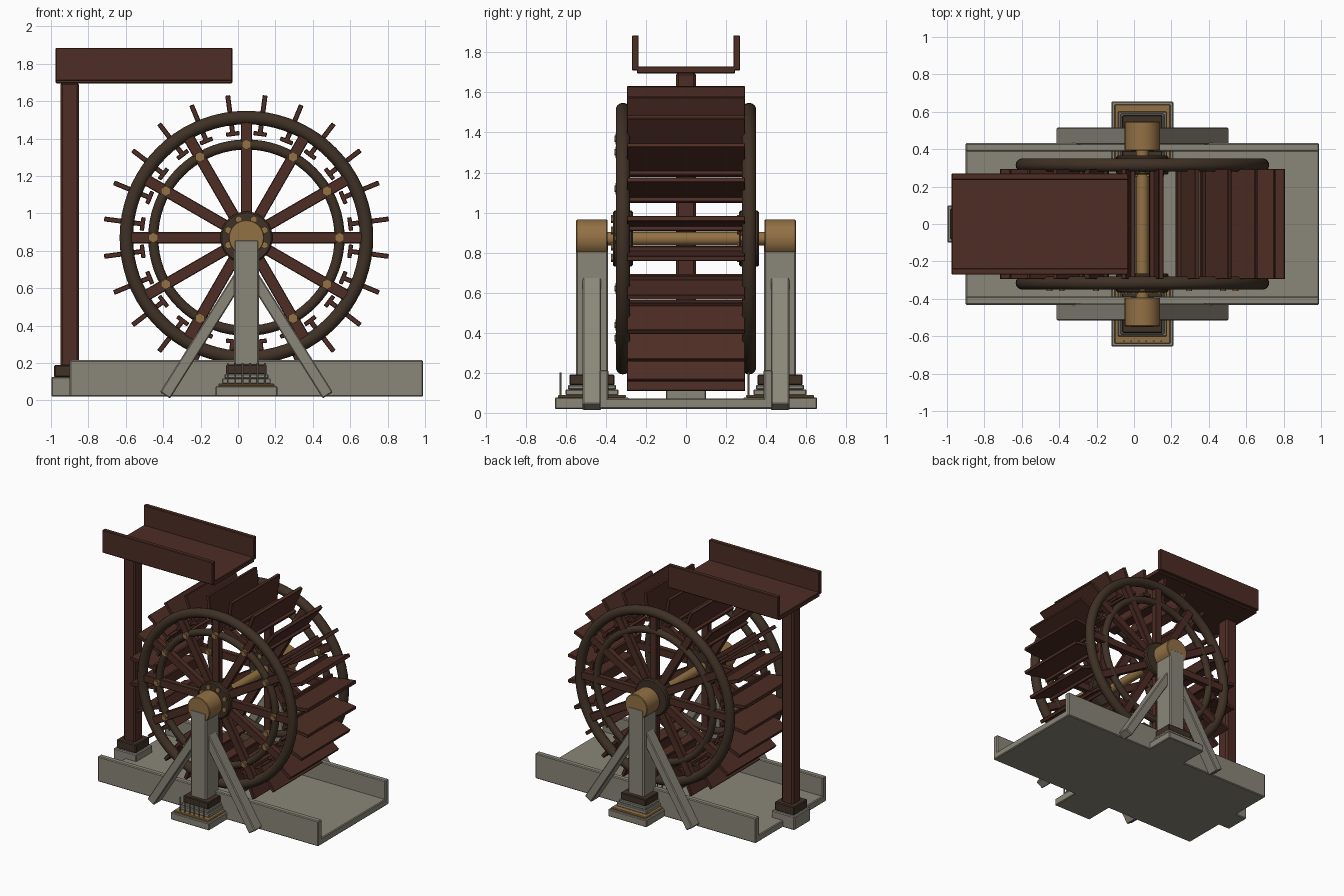
import bpy, bmesh, math
from mathutils import Matrix, Vector

if "Cube" in bpy.data.objects:
    bpy.data.objects.remove(bpy.data.objects["Cube"])

CX, CZ = 0.045, 0.87      # wheel axis
SIDES = (("front", -1), ("back", 1))


def material(name, rgb):
    m = bpy.data.materials.new(name)
    m.diffuse_color = (*rgb, 1)
    m.use_nodes = True
    m.node_tree.nodes["Principled BSDF"].inputs["Base Color"].default_value = m.diffuse_color
    return m


RED = material("red_brown_wood", (0.075, 0.026, 0.018))
DARK = material("dark_brown_wood", (0.050, 0.031, 0.019))
GOLD = material("golden_wood", (0.29, 0.165, 0.058))
GREY = material("weathered_grey", (0.255, 0.24, 0.19))


def finish(name, bm, mat, bevel=0.0, smooth=False):
    me = bpy.data.meshes.new(name)
    bm.to_mesh(me)
    bm.free()
    me.materials.append(mat)
    ob = bpy.data.objects.new(name, me)
    bpy.context.collection.objects.link(ob)
    if bevel:
        b = ob.modifiers.new("edge", 'BEVEL')
        b.width, b.segments, b.limit_method = bevel, 1, 'ANGLE'
    if smooth:
        bpy.context.view_layer.objects.active = ob
        ob.select_set(True)
        bpy.ops.object.shade_smooth_by_angle(angle=math.radians(35))
        ob.select_set(False)
    return ob


def add_box(bm, lo, hi, mat=Matrix.Identity(4)):
    lo, hi = Vector(lo), Vector(hi)
    m = mat @ Matrix.Translation((lo + hi) / 2) @ Matrix.Diagonal((*(hi - lo), 1))
    bmesh.ops.create_cube(bm, size=1, matrix=m)


def box(name, lo, hi, mat, bevel=0.006):
    bm = bmesh.new()
    add_box(bm, lo, hi)
    return finish(name, bm, mat, bevel)


def add_cyl(bm, x, z, y0, y1, r, n=32):
    m = Matrix.Translation((x, (y0 + y1) / 2, z)) @ Matrix.Rotation(math.pi / 2, 4, 'X')
    bmesh.ops.create_cone(bm, cap_ends=True, segments=n, radius1=r, radius2=r,
                          depth=abs(y1 - y0), matrix=m)


def cyl(name, x, z, y0, y1, r, mat, bevel=0.004):
    bm = bmesh.new()
    add_cyl(bm, x, z, y0, y1, r)
    return finish(name, bm, mat, bevel, True)


def ring(name, y, major, minor, mat):
    bpy.ops.mesh.primitive_torus_add(location=(CX, y, CZ), rotation=(math.pi / 2, 0, 0),
                                     major_radius=major, minor_radius=minor,
                                     major_segments=72, minor_segments=14)
    ob = bpy.context.object
    ob.name = name
    ob.data.materials.append(mat)
    bpy.ops.object.shade_smooth()
    ob.select_set(False)


def spin(deg):
    # local +z becomes the radial direction at this angle around the axle
    return Matrix.Translation((CX, 0, CZ)) @ Matrix.Rotation(math.radians(deg), 4, 'Y')


# Paddles and the sole boards at their feet
paddles, soles = bmesh.new(), bmesh.new()
for i in range(24):
    m = spin(7.5 + 15 * i)
    add_box(paddles, (-0.013, -0.295, 0.565), (0.013, 0.295, 0.767), m)
    add_box(soles, (-0.036, -0.295, 0.548), (0.036, 0.295, 0.571), m)
finish("paddles", paddles, RED, 0.003)
finish("sole_boards", soles, RED, 0.003)

# Axle
cyl("axle", CX, CZ, -0.45, 0.45, 0.034, GOLD)

for side, s in SIDES:
    y = 0.315 * s
    # Wheel rims, spokes and hub
    ring(side + "_outer_rim", y, 0.642, 0.036, DARK)
    ring(side + "_inner_rim", y, 0.498, 0.027, DARK)
    spokes, bolts = bmesh.new(), bmesh.new()
    for i in range(12):
        m = spin(30 * i)
        add_box(spokes, (-0.03, y - 0.022, 0.06), (0.03, y + 0.022, 0.63), m)
        p = m @ Vector((0, 0, 0.498))
        add_cyl(bolts, p.x, p.z, y - 0.036, y, 0.028, 6)
        add_cyl(bolts, p.x, p.z, y - 0.043, y - 0.03, 0.016, 12)
    for i in range(8):
        p = spin(22.5 + 45 * i) @ Vector((0, 0, 0.105))
        add_cyl(bolts, p.x, p.z, y - 0.06, y - 0.03, 0.02, 6)
    finish(side + "_spokes", spokes, RED, 0.004)
    finish(side + "_bolts", bolts, GOLD)
    cyl(side + "_hub", CX, CZ, y - 0.05, y + 0.05, 0.14, DARK, 0.008)

    # Bearing, post and slanted braces
    c = 0.47 * s
    cyl(side + "_bearing", CX, CZ, c - 0.078, c + 0.078, 0.095, GOLD)
    box(side + "_post", (CX - 0.067, c - 0.08, 0.1), (CX + 0.067, c + 0.08, 0.86), GREY, 0.008)
    braces = bmesh.new()
    for d in (-1, 1):
        a = Vector((CX, c, 0.72))
        b = Vector((CX + 0.435 * d, c, 0.027))
        tilt = math.atan2(a.x - b.x, a.z - b.z)
        m = Matrix.Translation(b) @ Matrix.Rotation(tilt, 4, 'Y')
        add_box(braces, (-0.032, -0.046, 0), (0.032, 0.046, (a - b).length), m)
    finish(side + "_braces", braces, GREY, 0.006)

    # Stepped footing under the post
    for part, hx, hy, z0, z1, mat in (
            ("footing_slab", 0.165, 0.185, 0.02, 0.076, GREY),
            ("footing_trim", 0.150, 0.170, 0.074, 0.090, GOLD),
            ("footing_step", 0.130, 0.132, 0.088, 0.118, GREY),
            ("footing_cap", 0.118, 0.120, 0.116, 0.140, GREY),
            ("footing_collar", 0.108, 0.112, 0.138, 0.192, DARK)):
        box(f"{side}_{part}", (CX - hx, c - hy, z0), (CX + hx, c + hy, z1), mat, 0.005)
    rods = bmesh.new()
    for i in range(6):
        bmesh.ops.create_cone(rods, cap_ends=True, segments=8, radius1=0.005, radius2=0.005,
                              depth=0.115, matrix=Matrix.Translation(
                                  (CX - 0.1 + 0.04 * i, c - 0.157, 0.143)))
    finish(side + "_footing_rods", rods, GREY)

    # Side walls of lower channel and of upper flume
    box(side + "_channel_wall", (-0.9, 0.41 * s - 0.022, 0.02), (0.99, 0.41 * s + 0.022, 0.215), GREY)
    box(side + "_flume_wall", (-0.975, 0.253 * s - 0.017, 1.71),
        (-0.03, 0.253 * s + 0.017, 1.885), RED, 0.004)

# Lower channel floor and flume floor
box("channel_floor", (-0.9, -0.41, 0.02), (0.99, 0.41, 0.072), GREY)
box("flume_floor", (-0.975, -0.245, 1.695), (-0.03, 0.245, 1.73), RED, 0.004)

# Flume post with foot and collar
PX = -0.9
box("flume_foot", (PX - 0.098, -0.1, 0.02), (PX + 0.098, 0.1, 0.125), GREY)
box("flume_collar", (PX - 0.083, -0.083, 0.123), (PX + 0.083, 0.083, 0.19), DARK)
box("flume_post", (PX - 0.05, -0.05, 0.12), (PX + 0.05, 0.05, 1.7), RED, 0.012)
